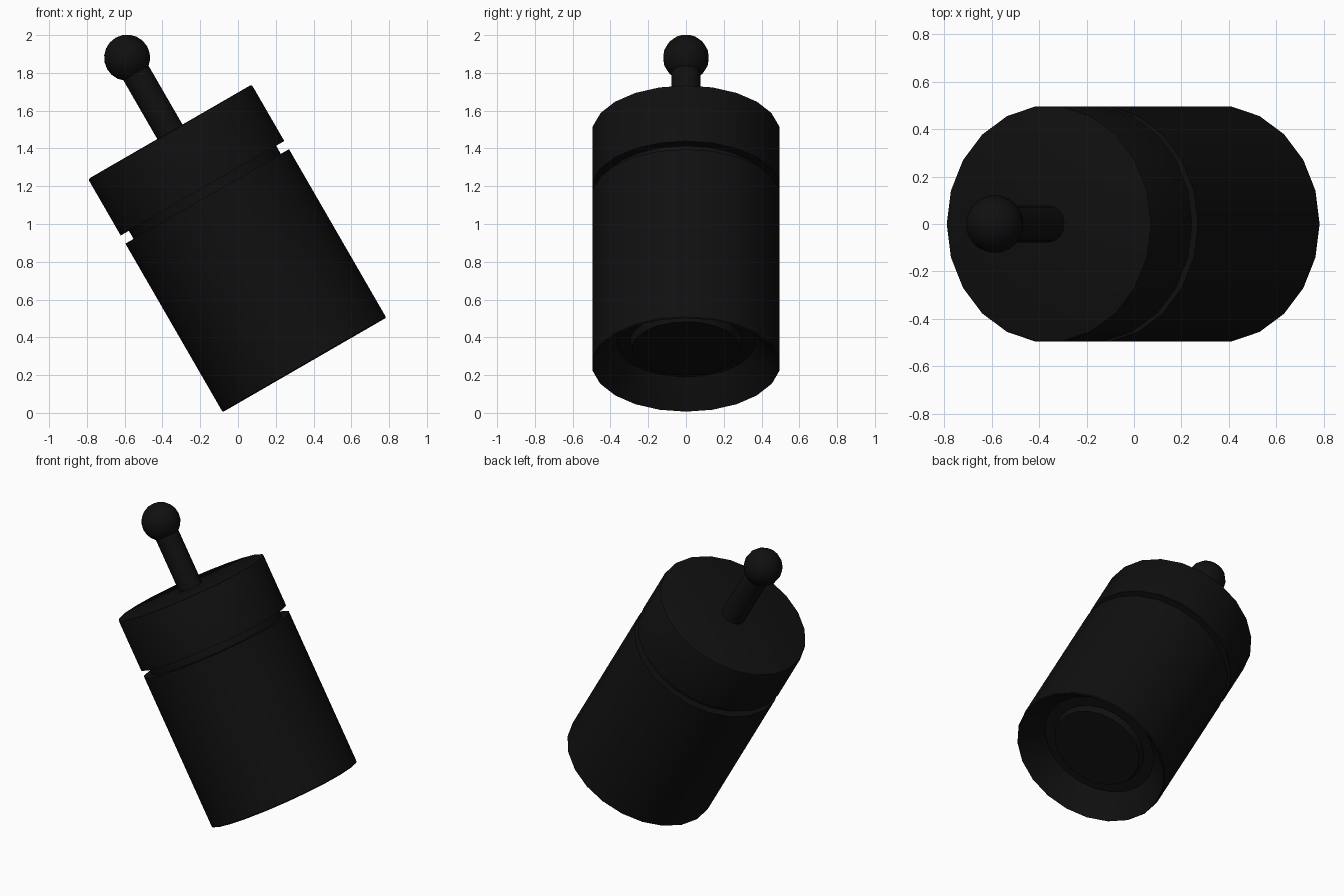
import bpy, bmesh, math
from mathutils import Matrix

if "Cube" in bpy.data.objects:
    bpy.data.objects.remove(bpy.data.objects["Cube"])

# Everything is turned around one axis that leans 30 degrees to the left
TILT = Matrix.Translation((0.352, 0, 0.254)) @ Matrix.Rotation(math.radians(-30), 4, 'Y')

black = bpy.data.materials.new("black")
black.diffuse_color = (0.005, 0.005, 0.005, 1)
black.use_nodes = True
black.node_tree.nodes["Principled BSDF"].inputs["Base Color"].default_value = black.diffuse_color


def lathe(name, profile, sides):
    """Spin (radius, height) points, listed bottom to top, around the leaning axis."""
    bm = bmesh.new()
    rings = []
    for r, h in profile:
        if r == 0:
            rings.append([bm.verts.new((0, 0, h))] * sides)
        else:
            rings.append([bm.verts.new((r * math.cos(2 * math.pi * k / sides),
                                        r * math.sin(2 * math.pi * k / sides), h))
                          for k in range(sides)])
    for low, high in zip(rings, rings[1:]):
        for k in range(sides):
            n = (k + 1) % sides
            corners = list(dict.fromkeys((low[k], low[n], high[n], high[k])))
            bm.faces.new(corners)
    mesh = bpy.data.meshes.new(name)
    bm.to_mesh(mesh)
    bm.free()
    mesh.materials.append(black)
    obj = bpy.data.objects.new(name, mesh)
    bpy.context.collection.objects.link(obj)
    obj.matrix_world = TILT
    bpy.ops.object.select_all(action='DESELECT')
    obj.select_set(True)
    bpy.context.view_layer.objects.active = obj
    bpy.ops.object.shade_smooth_by_angle(angle=math.radians(35))
    return obj


# Main barrel: dished underside with a raised centre, then the neck of the groove
lathe("barrel", [(0, 0.10), (0.285, 0.10), (0.30, 0.14), (0.37, 0.14),
                 (0.49, 0.004), (0.495, 0), (0.50, 0.006),
                 (0.50, 1.03), (0.45, 1.03), (0.45, 1.08)], 22)

# Cap above the groove, with a small bevel on the top edge
lathe("cap", [(0.45, 1.08), (0.50, 1.08), (0.50, 1.413),
              (0.497, 1.421), (0.488, 1.425), (0, 1.425)], 22)

# Rod
lathe("rod", [(0.077, 1.40), (0.077, 1.80)], 16)

# Ball knob
R, C, N = 0.122, 1.878, 10
ball = [(R * math.sin(math.pi * i / N), C - R * math.cos(math.pi * i / N)) for i in range(1, N)]
lathe("ball_knob", [(0, C - R)] + ball + [(0, C + R)], 18)
